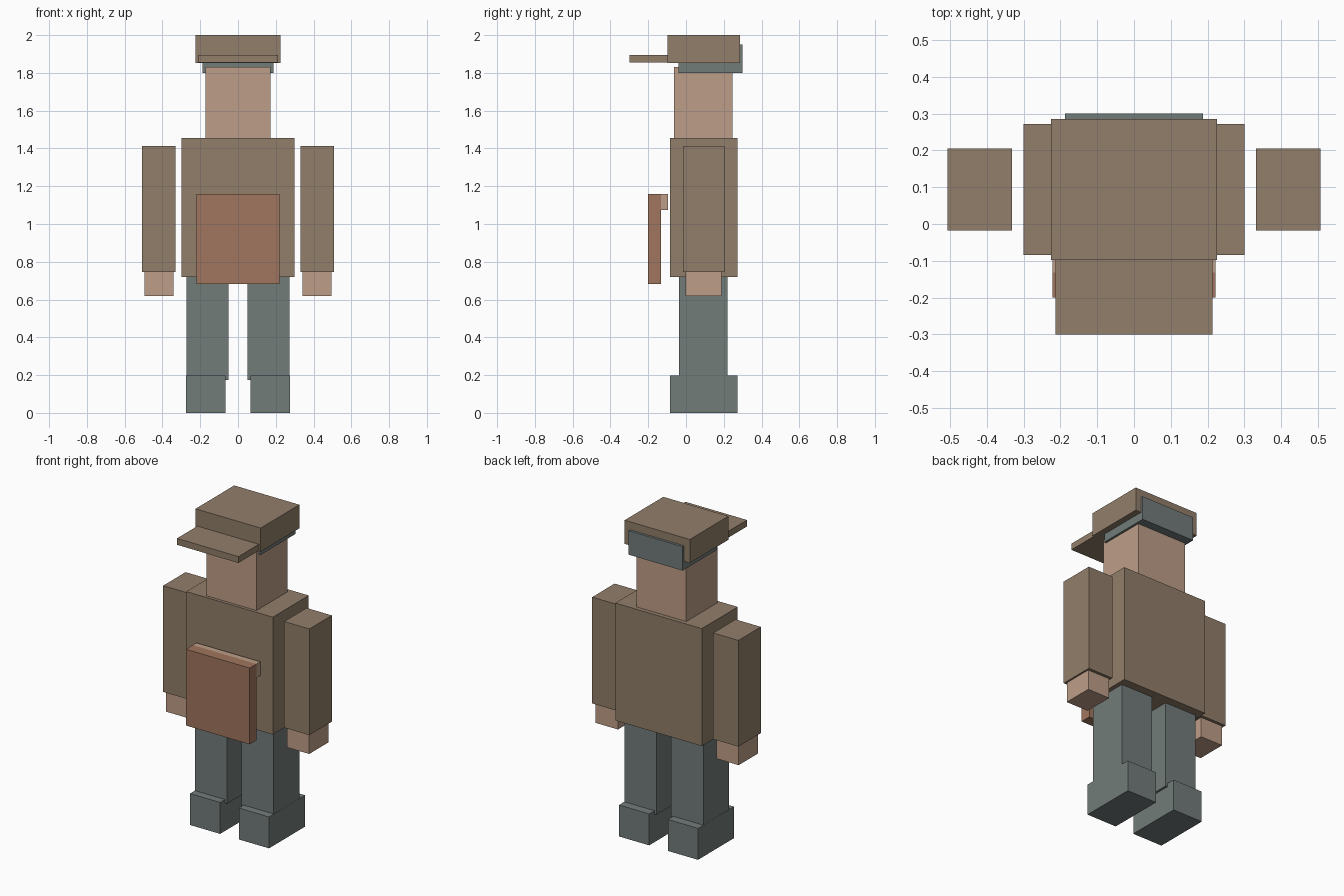
import bpy
import bmesh

cube = bpy.data.objects.get("Cube")
if cube:
    bpy.data.objects.remove(cube, do_unlink=True)


def make_material(name, rgb):
    """Material from an 8-bit sRGB colour, stored as linear values."""
    linear = [((c / 255 + 0.055) / 1.055) ** 2.4 for c in rgb]
    mat = bpy.data.materials.new(name)
    mat.use_nodes = True
    mat.diffuse_color = (*linear, 1)
    bsdf = mat.node_tree.nodes["Principled BSDF"]
    bsdf.inputs["Base Color"].default_value = (*linear, 1)
    bsdf.inputs["Roughness"].default_value = 0.9
    return mat


brown = make_material("brown_cloth", (145, 126, 106))
skin = make_material("skin", (190, 158, 136))
slate = make_material("slate_grey", (114, 124, 122))
rust = make_material("rust_board", (160, 118, 94))


def box(name, mat, x, y, z):
    """Flat-shaded box from its (low, high) extent on each axis."""
    bm = bmesh.new()
    bmesh.ops.create_cube(bm, size=1)
    spans = (x, y, z)
    size = [high - low for low, high in spans]
    bmesh.ops.scale(bm, vec=size, verts=bm.verts)
    mesh = bpy.data.meshes.new(name)
    bm.to_mesh(mesh)
    bm.free()
    mesh.materials.append(mat)
    obj = bpy.data.objects.new(name, mesh)
    obj.location = [(low + high) / 2 for low, high in spans]
    bpy.context.collection.objects.link(obj)
    return obj


def centred(name, mat, half_width, y, z):
    return box(name, mat, (-half_width, half_width), y, z)


def pair(name, mat, inner, outer, y, z):
    box("left_" + name, mat, (inner, outer), y, z)
    box("right_" + name, mat, (-outer, -inner), y, z)


# Head and headwear
centred("cap", brown, 0.226, (-0.098, 0.285), (1.852, 2.0))
centred("cap_brim", brown, 0.213, (-0.30, -0.098), (1.855, 1.895))
centred("hair", slate, 0.187, (-0.04, 0.30), (1.80, 1.95))
centred("head", skin, 0.173, (-0.064, 0.245), (1.455, 1.83))

# Body
centred("torso", brown, 0.30, (-0.084, 0.272), (0.72, 1.456))

# Board held in front, with a lip along its top rear edge
centred("board", rust, 0.221, (-0.20, -0.132), (0.682, 1.16))
centred("board_lip", skin, 0.221, (-0.132, -0.095), (1.073, 1.16))

# Limbs
pair("arm", brown, 0.332, 0.507, (-0.017, 0.205), (0.746, 1.412))
pair("hand", skin, 0.341, 0.496, (-0.003, 0.187), (0.62, 0.746))
pair("leg", slate, 0.051, 0.273, (-0.036, 0.219), (0.175, 0.72))
pair("foot", slate, 0.065, 0.274, (-0.084, 0.272), (0, 0.197))
